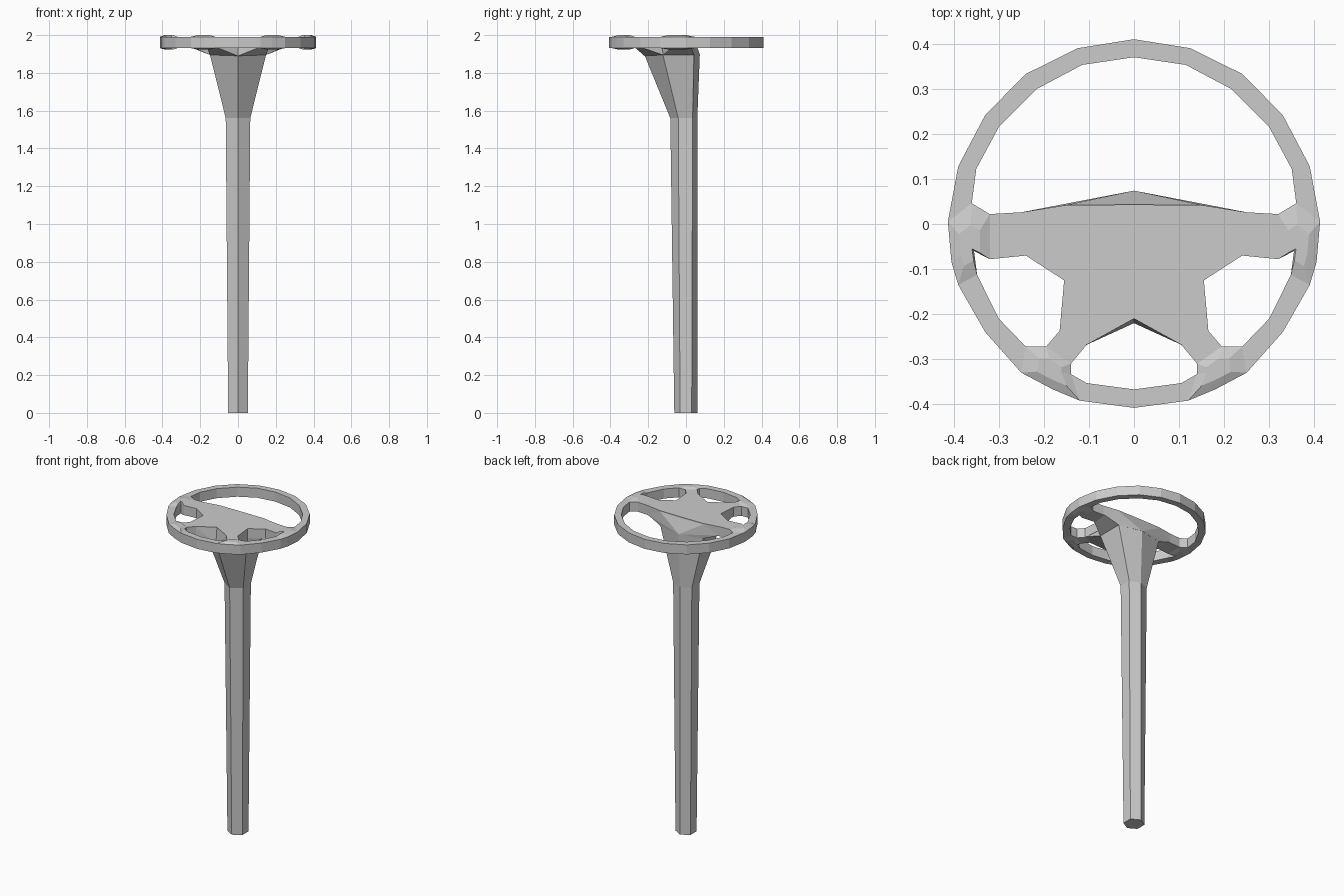
import bpy, bmesh
from mathutils import Vector

if "Cube" in bpy.data.objects:
    bpy.data.objects.remove(bpy.data.objects["Cube"])

Z_LOW, Z_TOP = 1.931, 1.991


def link_bmesh(name, bm):
    bmesh.ops.recalc_face_normals(bm, faces=bm.faces[:])
    mesh = bpy.data.meshes.new(name)
    bm.to_mesh(mesh)
    bm.free()
    obj = bpy.data.objects.new(name, mesh)
    bpy.context.collection.objects.link(obj)
    return obj


def mirrored(half):
    """Close a right-hand outline that starts and ends on x = 0."""
    return half + [(-x, y) for x, y in half[-2:0:-1]]


def flip(pts):
    return [(-p[0], *p[1:]) for p in pts]


def loft(name, rings):
    bm = bmesh.new()
    loops = [[bm.verts.new(p) for p in ring] for ring in rings]
    n = len(loops[0])
    for a, b in zip(loops, loops[1:]):
        for i in range(n):
            j = (i + 1) % n
            bm.faces.new((a[i], a[j], b[j], b[i]))
    bm.faces.new(loops[0])
    bm.faces.new(loops[-1])
    return link_bmesh(name, bm)


def hull(name, pts):
    bm = bmesh.new()
    for p in pts:
        bm.verts.new(p)
    res = bmesh.ops.convex_hull(bm, input=bm.verts[:])
    loose = {v for v in res["geom_interior"] if isinstance(v, bmesh.types.BMVert)}
    bmesh.ops.delete(bm, geom=list(loose), context='VERTS')
    return link_bmesh(name, bm)


# Wheel: filled outline with four openings, extruded
outer = mirrored([(0, .41), (.125, .39), (.24, .333), (.33, .242), (.39, .128),
                  (.413, .005), (.405, -.085), (.39, -.135), (.33, -.24),
                  (.25, -.33), (.18, -.367), (.12, -.392), (0, -.408)])
top_hole = mirrored([(0, .37), (.115, .353), (.215, .3), (.3, .215), (.35, .122),
                     (.36, .046), (.32, .022), (.25, .026), (.15, .042), (0, .043)])
side_hole = [(.32, -.078), (.24, -.07), (.155, -.125), (.165, -.237), (.195, -.272),
             (.24, -.272), (.3, -.21), (.348, -.113), (.355, -.06)]
low_hole = mirrored([(0, -.21), (.105, -.268), (.14, -.31), (.14, -.333),
                     (.105, -.353), (0, -.367)])

curve = bpy.data.curves.new("wheel_outline", 'CURVE')
curve.dimensions = '2D'
curve.fill_mode = 'BOTH'
curve.extrude = (Z_TOP - Z_LOW) / 2
for pts in (outer, top_hole, side_hole, flip(side_hole), low_hole):
    s = curve.splines.new('POLY')
    s.points.add(len(pts) - 1)
    for p, (x, y) in zip(s.points, pts):
        p.co = (x, y, 0, 1)
    s.use_cyclic_u = True
temp = bpy.data.objects.new("wheel_outline", curve)
bpy.context.collection.objects.link(temp)
bpy.context.view_layer.update()
mesh = bpy.data.meshes.new_from_object(
    temp.evaluated_get(bpy.context.evaluated_depsgraph_get()))
bpy.data.objects.remove(temp)
bm = bmesh.new()
bm.from_mesh(mesh)
bmesh.ops.remove_doubles(bm, verts=bm.verts[:], dist=1e-4)
bmesh.ops.translate(bm, verts=bm.verts[:], vec=(0, 0, (Z_LOW + Z_TOP) / 2))
for f in bm.faces:
    f.smooth = False
link_bmesh("wheel", bm)

# Faceted swellings where the spokes meet the rim
side_pad = [(.413, .005), (.36, .046), (.32, .022), (.32, -.078), (.355, -.06),
            (.348, -.113), (.39, -.135), (.405, -.085)]
low_pad = [(.25, -.33), (.24, -.272), (.195, -.272), (.14, -.31), (.14, -.333),
           (.12, -.392), (.18, -.367)]
for name, pad in (("side_joint", side_pad), ("lower_joint", low_pad)):
    for tag, pts in (("right", pad), ("left", flip(pad))):
        c = sum((Vector(p) for p in pts), Vector((0, 0))) / len(pts)
        inner = [c.lerp(Vector(p), .5) for p in pts]
        loft(f"{name}_{tag}", [[(*p, z) for p in ring] for ring, z in
                               ((inner, 1.924), (pts, Z_LOW), (pts, Z_TOP), (inner, 2.0))])

# Hexagonal column flaring out under the hub
def hexagon(z, w, front, front_side, back_side, back):
    return [(0, front, z), (w, front_side, z), (w, back_side, z),
            (0, back, z), (-w, back_side, z), (-w, front_side, z)]

loft("column", [hexagon(0, .052, -.062, -.031, .03, .06),
                hexagon(1.56, .065, -.083, -.041, .035, .06),
                hexagon(1.895, .148, -.22, -.122, .042, .073)])

# Hub underside: tapered spoke block and two front wings
half = [(.25, .026, 1.935), (.24, -.07, 1.935), (.15, .042, 1.985),
        (.148, .042, 1.895), (.148, -.122, 1.895), (.155, -.125, 1.94)]
hull("spoke_block", half + flip(half) + [(0, .074, 1.895)])
wing = [(0, -.21, 1.985), (0, -.22, 1.89), (.105, -.268, 1.985), (.105, -.268, 1.932),
        (.165, -.237, 1.935), (.155, -.125, 1.94), (.148, -.122, 1.895),
        (0, -.12, 1.895), (0, -.12, 1.94)]
hull("front_wing_right", wing)
hull("front_wing_left", flip(wing))
